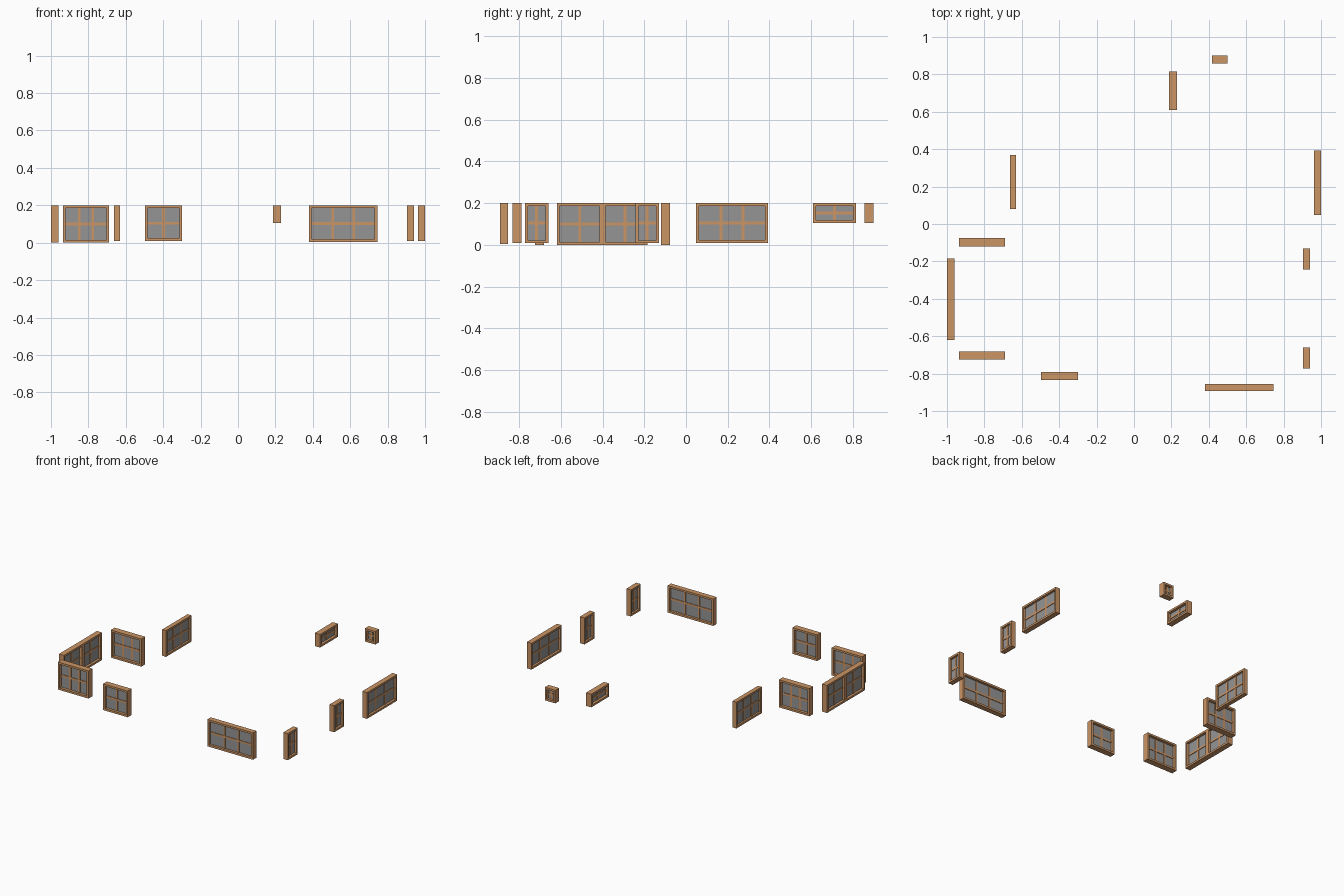
import bpy
import bmesh
from mathutils import Vector

if "Cube" in bpy.data.objects:
    bpy.data.objects.remove(bpy.data.objects["Cube"])

wood = bpy.data.materials.new("wood")
wood.diffuse_color = (0.60, 0.30, 0.13, 1)
wood.use_nodes = True
wood.node_tree.nodes["Principled BSDF"].inputs["Base Color"].default_value = wood.diffuse_color
glass = bpy.data.materials.new("glass")
glass.diffuse_color = (0.30, 0.30, 0.30, 1)
glass.use_nodes = True
glass.node_tree.nodes["Principled BSDF"].inputs["Base Color"].default_value = glass.diffuse_color

FRAME = 0.014   # face width of the outer frame
BAR = 0.014     # width of the glazing bars


def add_box(bm, lo, hi):
    lo, hi = Vector(lo), Vector(hi)
    verts = bmesh.ops.create_cube(bm, size=1)["verts"]
    for v in verts:
        v.co = (lo + hi) / 2 + Vector(a * b for a, b in zip(v.co, hi - lo))


def add_ring(bm, w, h, d, t):
    """Closed rectangular frame with a square opening."""
    loops = []
    for inset, y in ((0, -d), (0, d), (t, d), (t, -d)):
        x, z = w - inset, h - inset
        loops.append([bm.verts.new(c) for c in
                      ((-x, y, -z), (x, y, -z), (x, y, z), (-x, y, z))])
    for a, b in zip(loops, loops[1:] + loops[:1]):
        for i in range(4):
            j = (i + 1) % 4
            bm.faces.new((a[i], a[j], b[j], b[i]))


def finish(bm, name, mat, loc, turned):
    bmesh.ops.recalc_face_normals(bm, faces=bm.faces[:])
    mesh = bpy.data.meshes.new(name)
    bm.to_mesh(mesh)
    bm.free()
    mesh.materials.append(mat)
    obj = bpy.data.objects.new(name, mesh)
    obj.location = loc
    obj.rotation_euler.z = 1.5707963 if turned else 0
    bpy.context.collection.objects.link(obj)


def window(name, x0, x1, y0, y1, z0, columns):
    z1 = 0.20
    turned = (y1 - y0) > (x1 - x0)
    length, depth = max(x1 - x0, y1 - y0), min(x1 - x0, y1 - y0)
    w, h, d = length / 2, (z1 - z0) / 2, depth / 2
    loc = ((x0 + x1) / 2, (y0 + y1) / 2, (z0 + z1) / 2)
    # outer frame
    bm = bmesh.new()
    add_ring(bm, w, h, d, FRAME)
    finish(bm, name + "_frame", wood, loc, turned)
    # glazing bars
    iw, ih, b = w - FRAME, h - FRAME, BAR / 2
    bm = bmesh.new()
    add_box(bm, (-iw, -0.006, -b), (iw, 0.006, b))
    for i in range(1, columns):
        x = -iw + 2 * iw * i / columns
        add_box(bm, (x - b, -0.0055, -ih), (x + b, 0.0055, ih))
    finish(bm, name + "_bars", wood, loc, turned)
    # glass pane
    bm = bmesh.new()
    add_box(bm, (-iw, -0.002, -ih), (iw, 0.002, ih))
    finish(bm, name + "_pane", glass, loc, turned)


# name, x range, y range, bottom, number of pane columns
window("back_small_window", 0.417, 0.50, 0.857, 0.90, 0.105, 2)
window("back_side_window", 0.188, 0.23, 0.61, 0.815, 0.105, 2)
window("left_rear_window", -0.663, -0.632, 0.08, 0.37, 0.01, 3)
window("right_rear_window", 0.962, 1.0, 0.048, 0.393, 0.01, 3)
window("bay_left_front", -1.0, -0.96, -0.62, -0.40, 0.0, 2)
window("bay_left_back", -1.0, -0.96, -0.40, -0.185, 0.0, 2)
for n, y in (("bay_back", -0.12), ("bay_front", -0.725)):
    window(n, -0.935, -0.69, y, y + 0.044, 0.0, 3)
window("front_left_window", -0.497, -0.30, -0.833, -0.79, 0.01, 2)
window("front_wide_window", 0.38, 0.745, -0.893, -0.855, 0.005, 3)
for n, y in (("right_front_window", -0.773), ("right_mid_window", -0.243)):
    window(n, 0.904, 0.94, y, y + 0.113, 0.008, 2)
